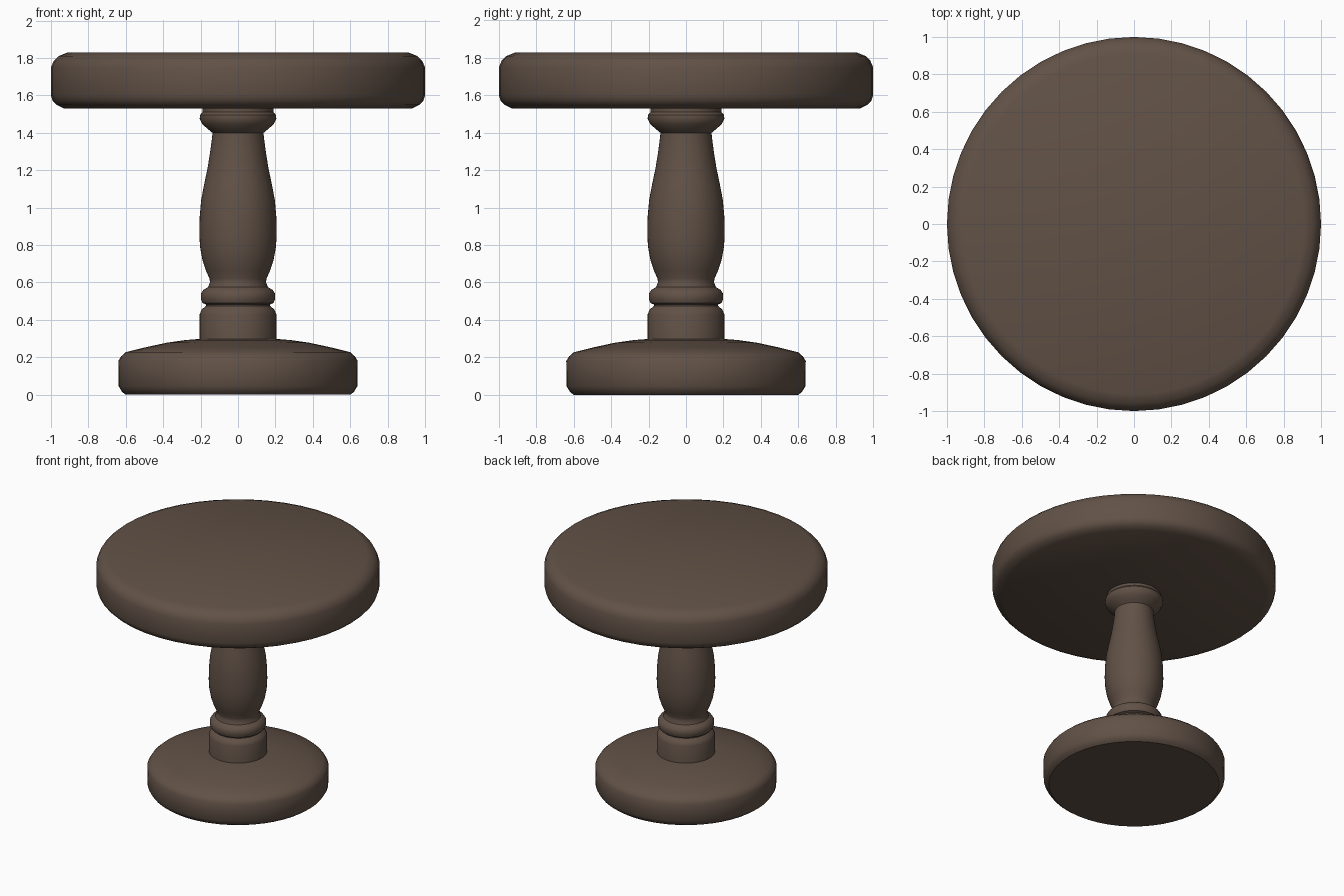
import bpy, bmesh, math

if "Cube" in bpy.data.objects:
    bpy.data.objects.remove(bpy.data.objects["Cube"])

wood = bpy.data.materials.new("dark_brown_wood")
wood.diffuse_color = (0.12, 0.083, 0.062, 1.0)
wood.use_nodes = True
wood.node_tree.nodes["Principled BSDF"].inputs["Base Color"].default_value = wood.diffuse_color


def lathe(name, profile, segments=48, angle=35):
    """Revolve (radius, z) points around z and cap both ends."""
    bm = bmesh.new()
    rings = []
    for r, z in profile:
        rings.append([bm.verts.new((r * math.cos(2 * math.pi * i / segments),
                                    r * math.sin(2 * math.pi * i / segments), z))
                      for i in range(segments)])
    for a, b in zip(rings, rings[1:]):
        for i in range(segments):
            j = (i + 1) % segments
            bm.faces.new((a[i], a[j], b[j], b[i]))
    bm.faces.new(rings[0][::-1])
    bm.faces.new(rings[-1])
    mesh = bpy.data.meshes.new(name)
    bm.to_mesh(mesh)
    bm.free()
    mesh.materials.append(wood)
    obj = bpy.data.objects.new(name, mesh)
    bpy.context.collection.objects.link(obj)
    bpy.ops.object.select_all(action='DESELECT')
    obj.select_set(True)
    bpy.context.view_layer.objects.active = obj
    bpy.ops.object.shade_smooth_by_angle(angle=math.radians(angle))
    return obj


# Thick round top with softened rims
lathe("table_top", [(0.93, 1.53), (0.97, 1.55), (0.99, 1.57), (1.0, 1.60),
                    (1.0, 1.75), (0.985, 1.785), (0.96, 1.81), (0.91, 1.83)])

# Turned column: plinth, bead, vase-shaped shaft and collar
lathe("turned_column", [
    (0.205, 0.25), (0.205, 0.43), (0.195, 0.455), (0.17, 0.475), (0.172, 0.483),
    (0.19, 0.49), (0.198, 0.51), (0.198, 0.54), (0.185, 0.56), (0.16, 0.575),
    (0.15, 0.60), (0.152, 0.62), (0.17, 0.66), (0.19, 0.72), (0.203, 0.79),
    (0.207, 0.86), (0.205, 0.95), (0.197, 1.04), (0.18, 1.13), (0.163, 1.21),
    (0.15, 1.29), (0.138, 1.38), (0.137, 1.40), (0.155, 1.415), (0.19, 1.445),
    (0.205, 1.475), (0.203, 1.495), (0.19, 1.51), (0.19, 1.54)])

# Round foot with a shallow domed upper side
lathe("domed_base", [(0.60, 0.0), (0.62, 0.015), (0.638, 0.045), (0.64, 0.18),
                     (0.625, 0.205), (0.60, 0.227), (0.50, 0.252), (0.38, 0.278),
                     (0.28, 0.292), (0.18, 0.30)])
